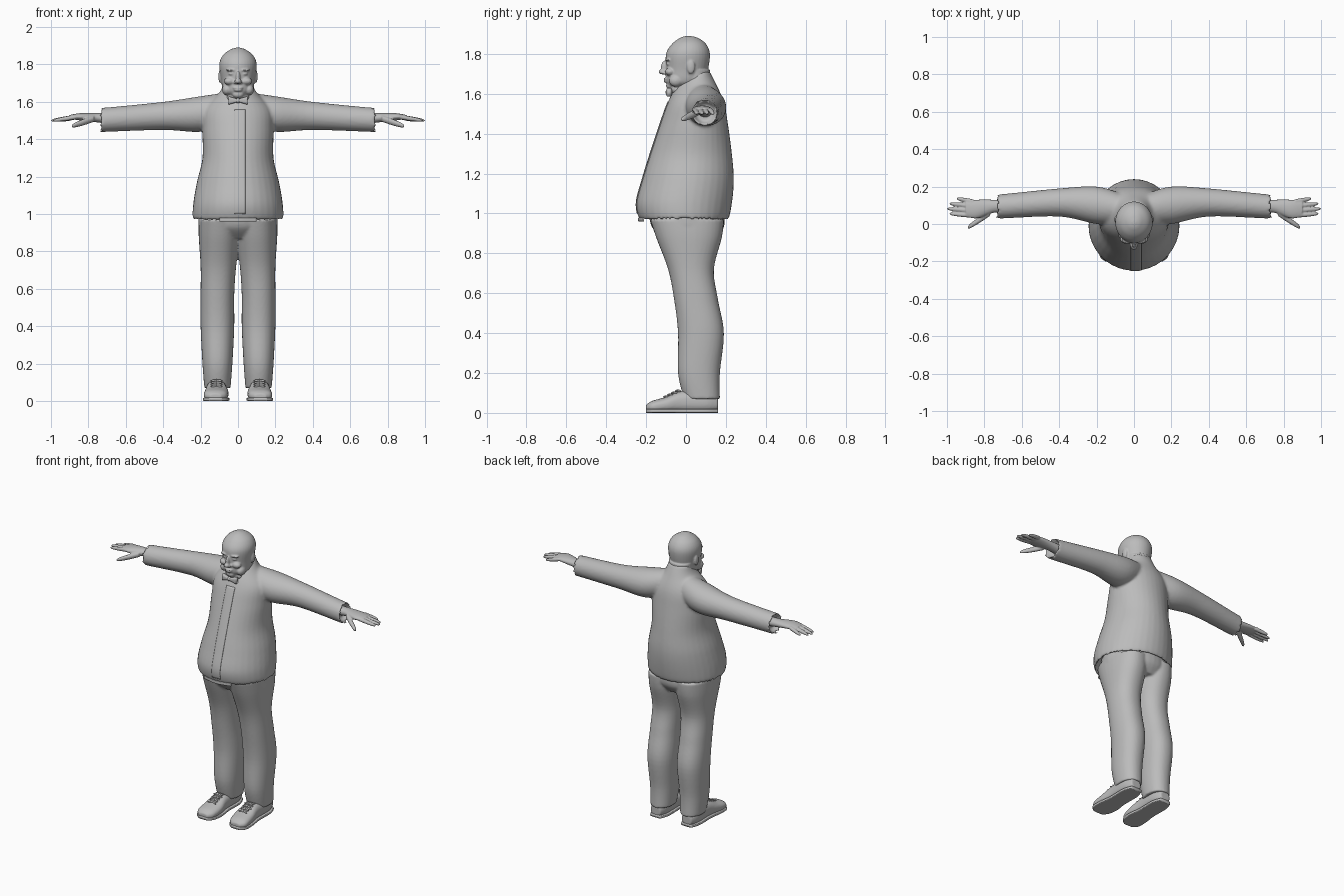
import bpy, bmesh, math
from mathutils import Matrix, Vector

cube = bpy.data.objects.get("Cube")
if cube:
    bpy.data.objects.remove(cube)

grey = bpy.data.materials.new("plain grey")
grey.use_nodes = True
colour = (0.5, 0.5, 0.5, 1)
grey.diffuse_color = colour
grey.node_tree.nodes["Principled BSDF"].inputs["Base Color"].default_value = colour
SIDES = {"left": 1, "right": -1}


def catmull(before, start, end, after, t):
    """Smooth value between start and end."""
    result = []
    for p, q, r, s in zip(before, start, end, after):
        slope_in, slope_out = (r - p) / 2, (s - q) / 2
        ease = t * t * (3 - 2 * t)
        result.append(q + (r - q) * ease
                      + slope_in * t * (1 - t) ** 2 - slope_out * t * t * (1 - t))
    return result


def loft(bm, axis, rings, power=2, side=1, sides=36, steps=6):
    """Closed skin over rings (position, low, high, low, high) along an axis."""
    padded = [rings[0], *rings, rings[-1]]
    path = [catmull(*padded[i:i + 4], k / steps)
            for i in range(len(rings) - 1) for k in range(steps)]
    path.append(rings[-1])
    loops = []
    for t, a_low, a_high, b_low, b_high in path:
        loop = []
        for k in range(sides):
            angle = math.tau * k / sides
            c, s = math.cos(angle), math.sin(angle)
            c = math.copysign(abs(c) ** (2 / power), c)
            s = math.copysign(abs(s) ** (2 / power), s)
            a = (a_low + a_high + (a_high - a_low) * c) / 2
            b = (b_low + b_high + (b_high - b_low) * s) / 2
            x, y, z = {"x": (t, a, b), "y": (a, t, b), "z": (a, b, t)}[axis]
            loop.append(bm.verts.new((x * side, y, max(z, 0))))
        loops.append(loop)
    for lower, upper in zip(loops, loops[1:]):
        for k in range(sides):
            j = (k + 1) % sides
            bm.faces.new((lower[k], lower[j], upper[j], upper[k]))
    bm.faces.new(loops[0])
    bm.faces.new(loops[-1])


def even(rows):
    """Rings centred on x from (height, half width, front, back)."""
    return [(z, -half, half, front, back) for z, half, front, back in rows]


def inset(ring, position, amount):
    """Smaller copy of a ring, moved along its axis."""
    _, a_low, a_high, b_low, b_high = ring
    return (position, a_low + amount, a_high - amount, b_low + amount, b_high - amount)


def digit(bm, root, tip, radius, side):
    """Round ended finger running outwards along x."""
    rings = []
    for t in (0, .5, .9, 1):
        x, y, z = Vector(root).lerp(Vector(tip), t)
        r = radius * math.sqrt(1.02 - t ** 6)
        rings.append((x, y - r, y + r, z - r, z + r))
    loft(bm, "x", rings, side=side, sides=16)


def blob(bm, centre, size, tilt=0, axis="X"):
    place = (Matrix.Translation(centre) @ Matrix.Rotation(tilt, 4, axis)
             @ Matrix.Diagonal((*size, 1)))
    bmesh.ops.create_uvsphere(bm, u_segments=24, v_segments=16, radius=1, matrix=place)


def finish(bm, name, voxel=None, smooth=3):
    """Make the object; a voxel size blends overlapping shapes into one skin."""
    bmesh.ops.recalc_face_normals(bm, faces=bm.faces)
    for face in bm.faces:
        face.smooth = True
    mesh = bpy.data.meshes.new(name)
    bm.to_mesh(mesh)
    bm.free()
    mesh.materials.append(grey)
    ob = bpy.data.objects.new(name, mesh)
    bpy.context.collection.objects.link(ob)
    if voxel:
        blend = ob.modifiers.new("blend", "REMESH")
        blend.mode, blend.voxel_size, blend.use_smooth_shade = "VOXEL", voxel, True
        soften = ob.modifiers.new("soften", "SMOOTH")
        soften.factor, soften.iterations = .5, smooth
    return ob


# Jacket: body with hollow hem, and sleeves with hollow cuffs
bm = bmesh.new()
body = even([(.97, .24, -.23, .21), (1.05, .24, -.25, .23), (1.17, .22, -.22, .24),
             (1.3, .19, -.18, .23), (1.45, .19, -.13, .21), (1.56, .18, -.09, .19),
             (1.65, .1, -.04, .15), (1.71, .07, .03, .12)])
loft(bm, "z", [inset(body[0], 1.02, .03), *body])
cuff = (.74, .03, .16, 1.44, 1.57)
sleeve = [(.06, 0, .16, 1.48, 1.65), (.2, 0, .2, 1.44, 1.63), (.4, .04, .19, 1.45, 1.6),
          inset(cuff, .7, 0), cuff, inset(cuff, .7, .02)]
for side in SIDES.values():
    loft(bm, "x", sleeve, side=side)
jacket = finish(bm, "jacket", voxel=.009)

# Front flap wrapped onto the jacket
bm = bmesh.new()
bmesh.ops.create_grid(bm, x_segments=6, y_segments=50, size=1)
for v in bm.verts:
    v.co = Vector((.01 + v.co.x * .03, -.4, 1.28 + v.co.y * .28))
flap = finish(bm, "jacket_flap")
wrap = flap.modifiers.new("wrap", "SHRINKWRAP")
wrap.target, wrap.wrap_method, wrap.offset = jacket, "PROJECT", .003
wrap.use_project_y, wrap.use_positive_direction = True, True
wrap.use_negative_direction = False
flap.modifiers.new("thickness", "SOLIDIFY").thickness = .005

# Hem strap
bm = bmesh.new()
middle = (0, -.24, -.23, .96, .98)
loft(bm, "x", [(x, y - .01, y, .96, .98) for x, y in ((-.1, -.21), (0, -.23), (.1, -.21))], 4)
finish(bm, "hem_strap")

# Trousers: hips and both legs blended together
bm = bmesh.new()
loft(bm, "z", even([(.87, .17, -.11, .15), (.93, .21, -.17, .19), (1.01, .21, -.19, .19)]))
leg = [(.07, .04, .18, -.01, .17), (.2, .03, .19, -.04, .17), (.4, .02, .2, -.04, .19),
       (.57, .02, .2, -.06, .16), (.72, .01, .2, -.09, .14), (.88, -.01, .21, -.15, .18),
       (.97, -.01, .21, -.18, .19)]
for side in SIDES.values():
    loft(bm, "z", leg, 2.2, side)
finish(bm, "trousers", voxel=.008)

# Shoes: upper, flat sole and crossed laces
shoe = [(-.2, .09, .15, .01, .04), (-.17, .06, .18, 0, .06), (-.1, .05, .18, 0, .08),
        (-.02, .06, .17, 0, .11), (.1, .06, .17, 0, .11), (.16, .08, .15, .01, .08)]
for tag, side in SIDES.items():
    bm = bmesh.new()
    loft(bm, "y", shoe, 2.4, side)
    finish(bm, tag + "_shoe", voxel=.006)
    bm = bmesh.new()
    loft(bm, "y", [(y, inner - .004, outer + .004, 0, .02)
                   for y, inner, outer, _, _ in shoe], 6, side)
    finish(bm, tag + "_sole")
    bm = bmesh.new()
    for row in range(4):
        for tilt in (.4, -.4):
            place = (side * .115, -.1 + row * .02, .08 + row * .01)
            blob(bm, place, (.035, .005, .007), tilt, "Z")
    finish(bm, tag + "_laces")

# Hands: palm, four fingers and thumb
palm = [(.68, .06, .13, 1.48, 1.54), (.75, .06, .13, 1.49, 1.54),
        (.84, .03, .13, 1.5, 1.54), (.9, .04, .12, 1.51, 1.53)]
for tag, side in SIDES.items():
    bm = bmesh.new()
    loft(bm, "x", palm, side=side)
    for i in range(4):
        reach = 1 - .013 * (i - 1) ** 2
        digit(bm, (.86, .045 + .025 * i, 1.52), (reach, .055 + .027 * i, 1.5), .012, side)
    digit(bm, (.77, .06, 1.51), (.89, -.02, 1.47), .017, side)
    finish(bm, tag + "_hand", voxel=.0045, smooth=2)

# Head: skull, neck and facial features
bm = bmesh.new()
loft(bm, "z", even([(1.63, .05, -.08, .05), (1.66, .08, -.1, .09), (1.72, .09, -.1, .11),
                    (1.8, .1, -.1, .12), (1.85, .08, -.07, .1), (1.88, .04, -.03, .06),
                    (1.89, .01, 0, .02)]))
loft(bm, "z", even([(1.57, .08, -.05, .12), (1.72, .08, -.03, .12)]))
features = {
    "nose bridge": ((0, -.11, 1.73), (.012, .016, .035)),
    "nose tip": ((0, -.12, 1.71), (.018, .018, .013)),
    "upper lip": ((0, -.1, 1.675), (.027, .013, .006)),
    "lower lip": ((0, -.1, 1.662), (.023, .013, .006)),
    "chin": ((0, -.08, 1.64), (.03, .02, .02)),
    "throat": ((0, -.04, 1.62), (.06, .04, .03)),
}
pairs = {
    "brow": ((.035, -.09, 1.77), (.03, .016, .007)),
    "eye": ((.035, -.09, 1.75), (.015, .01, .007)),
    "cheek": ((.045, -.08, 1.71), (.03, .025, .02)),
    "jowl": ((.06, -.05, 1.665), (.025, .035, .03)),
    "nostril": ((.014, -.11, 1.705), (.009, .012, .009)),
    "ear": ((.095, .025, 1.735), (.01, .02, .035)),
}
for centre, size in features.values():
    blob(bm, centre, size)
for (x, y, z), size in pairs.values():
    for side in SIDES.values():
        blob(bm, (x * side, y, z), size)
finish(bm, "head", voxel=.005)

# Bow tie with a centre knot
bm = bmesh.new()
blob(bm, (0, -.09, 1.607), (.013, .013, .014))
for side in SIDES.values():
    loft(bm, "x", [(0, -.1, -.08, 1.6, 1.615), (.05, -.1, -.07, 1.585, 1.63)], 3, side)
finish(bm, "bow_tie")
